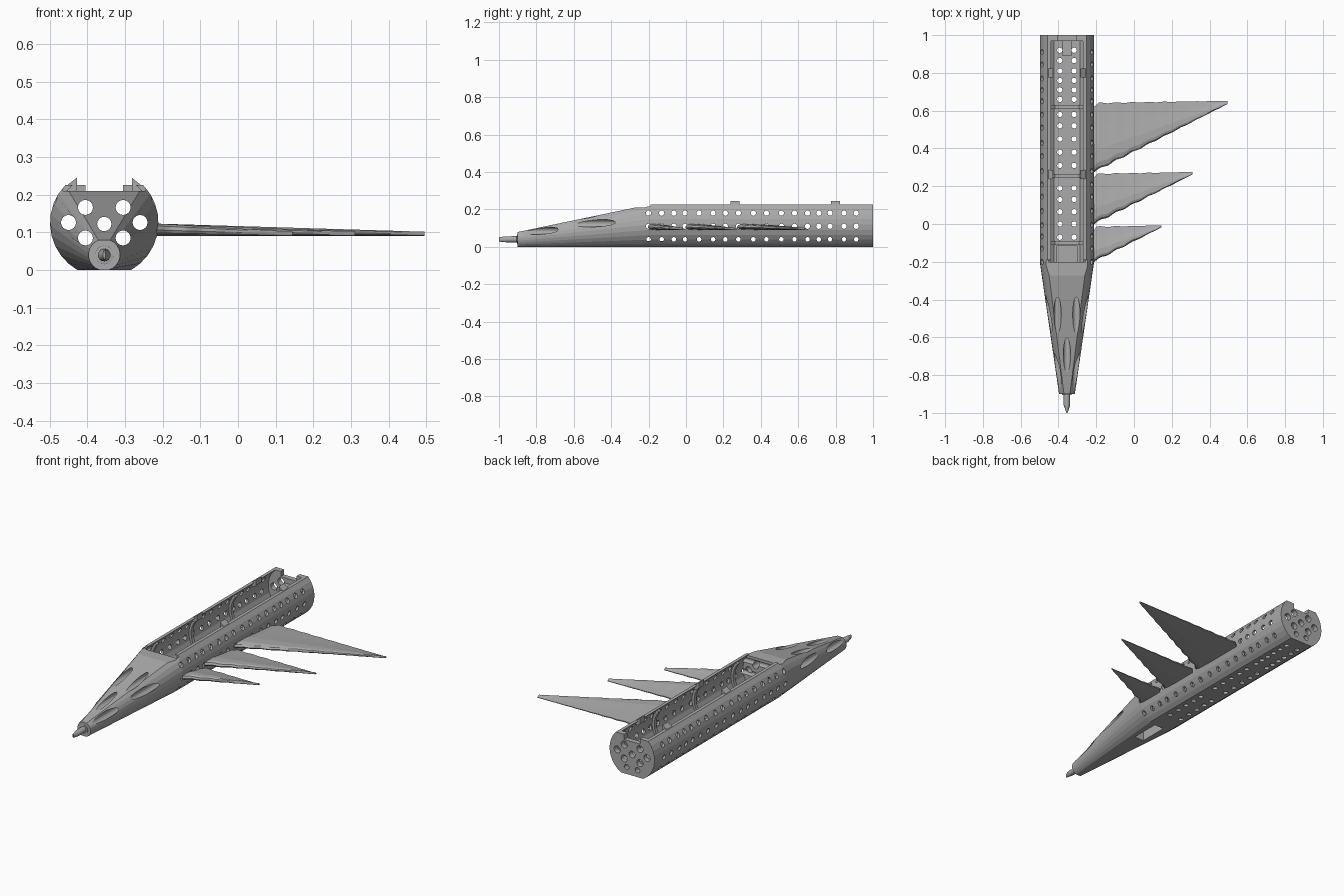
import bpy, bmesh, math
from mathutils import Vector

if "Cube" in bpy.data.objects:
    bpy.data.objects.remove(bpy.data.objects["Cube"])

CX = -0.355          # fuselage axis in x
grey = bpy.data.materials.new("plain_grey")
grey.diffuse_color = (0.4, 0.4, 0.4, 1)
grey.use_nodes = True
grey.node_tree.nodes["Principled BSDF"].inputs["Base Color"].default_value = grey.diffuse_color


def add_loft(bm, rings):
    """Skin a list of closed rings and cap both ends."""
    vs = [[bm.verts.new(p) for p in r] for r in rings]
    n = len(vs[0])
    for a, b in zip(vs, vs[1:]):
        for i in range(n):
            bm.faces.new((a[i], a[(i + 1) % n], b[(i + 1) % n], b[i]))
    bm.faces.new(vs[0][::-1])
    bm.faces.new(vs[-1])


def add_cylinder(bm, start, end, r, n=16):
    start, end = Vector(start), Vector(end)
    d = (end - start).normalized()
    u = d.orthogonal().normalized()
    w = d.cross(u)
    circle = [r * (math.cos(t) * u + math.sin(t) * w)
              for t in (2 * math.pi * i / n for i in range(n))]
    add_loft(bm, [[p + c for c in circle] for p in (start, end)])


def add_box(bm, x0, x1, y0, y1, z0, z1):
    add_loft(bm, [[(x0, y, z0), (x1, y, z0), (x1, y, z1), (x0, y, z1)] for y in (y0, y1)])


def make(name, bm):
    bmesh.ops.recalc_face_normals(bm, faces=bm.faces[:])
    me = bpy.data.meshes.new(name)
    bm.to_mesh(me)
    bm.free()
    me.materials.append(grey)
    ob = bpy.data.objects.new(name, me)
    bpy.context.collection.objects.link(ob)
    return ob


def section(y, r, zc, zlo, zhi, n=9):
    """Circle cut flat at the bottom and the top."""
    a0 = math.asin((zlo - zc) / r)
    a1 = math.asin((zhi - zc) / r)
    right = [(r * math.cos(a), zc + r * math.sin(a))
             for a in (a0 + (a1 - a0) * i / n for i in range(n + 1))]
    pts = right + [(-x, z) for x, z in reversed(right)]
    return [(CX + x, y, z) for x, z in pts]


# Fuselage: solid tapered nose and straight body
bm = bmesh.new()
add_loft(bm, [section(-0.9, 0.042, 0.04, 0, 0.079),
              section(-0.2, 0.144, 0.125, 0, 0.225),
              section(1.0, 0.144, 0.125, 0, 0.225)])
fuselage = make("fuselage", bm)
cutters = []

# Open bay, leaving a thin shell and a rear wall
bm = bmesh.new()
add_loft(bm, [section(y, 0.131, 0.125, 0.014, 0.24) for y in (-0.2, 0.97)])
cutters.append(make("bay_cutter", bm))

# Nose ledge, underside opening and rear notch
bm = bmesh.new()
add_box(bm, CX - 0.11, CX + 0.11, -0.285, -0.19, 0.21, 0.3)
add_box(bm, CX - 0.03, CX + 0.03, -0.38, -0.21, -0.02, 0.1)
add_box(bm, CX - 0.05, CX + 0.05, 0.95, 1.05, 0.195, 0.3)
cutters.append(make("opening_cutter", bm))

# Rows of round holes in the sides and the floor
bm = bmesh.new()
for y in (-0.2, -0.13, -0.065, -0.005, 0.07, 0.145, 0.21, 0.28, 0.36,
          0.43, 0.51, 0.58, 0.65, 0.71, 0.77, 0.845, 0.91):
    for z, r in ((0.04, 0.012), (0.11, 0.014), (0.18, 0.014)):
        add_cylinder(bm, (CX - 0.2, y, z), (CX + 0.2, y, z), r)
for y in (-0.07, 0, 0.065, 0.13, 0.19, 0.31, 0.38, 0.45, 0.52,
          0.58, 0.66, 0.71, 0.76, 0.81, 0.865, 0.92):
    for s in (-1, 1):
        add_cylinder(bm, (CX + s * 0.038, y, -0.02), (CX + s * 0.038, y, 0.022), 0.014)
cutters.append(make("hole_cutter", bm))

# Lengthwise bores through nose and rear wall
bm = bmesh.new()
for s in (-1, 1):
    for x, z in ((0.095, 0.126), (0.05, 0.166), (0.05, 0.085)):
        add_cylinder(bm, (CX + s * x, -1.1, z), (CX + s * x, 1.1, z), 0.02)
    add_cylinder(bm, (CX + s * 0.035, 0.9, 0.04), (CX + s * 0.035, 1.1, 0.04), 0.015)
add_cylinder(bm, (CX, -1.1, 0.122), (CX, 1.1, 0.122), 0.019)
cutters.append(make("bore_cutter", bm))

for c in cutters:
    c.hide_render = True
    m = fuselage.modifiers.new(c.name, 'BOOLEAN')
    m.operation, m.solver, m.object = 'DIFFERENCE', 'EXACT', c
bpy.context.view_layer.update()
cut = bpy.data.meshes.new_from_object(
    fuselage.evaluated_get(bpy.context.evaluated_depsgraph_get()))
fuselage.modifiers.clear()
fuselage.data = cut
for c in cutters:
    bpy.data.objects.remove(c)

# Inner ribs
for i, y in enumerate((-0.1, 0.255, 0.62)):
    bm = bmesh.new()
    rings = []
    for k in range(25):
        a = -math.pi - 0.72 + (math.pi + 1.44) * k / 24
        ring = []
        for r, zmin, dy in ((0.135, 0.008, 0), (0.135, 0.008, 0.02),
                            (0.117, 0.026, 0.02), (0.117, 0.026, 0)):
            ring.append((CX + r * math.cos(a), y + dy - 0.01,
                         max(0.125 + r * math.sin(a), zmin)))
        rings.append(ring)
    add_loft(bm, rings)
    make("rib_%d" % (i + 1), bm)

# Locating tabs on the bay rim
bm = bmesh.new()
for y in (0.262, 0.8):
    for s in (-1, 1):
        prof = ((0.102, 0.2), (0.102, 0.222), (0.073, 0.245), (0.073, 0.212), (0.088, 0.2))
        add_loft(bm, [[(CX + s * x, y + d, z) for x, z in prof] for d in (-0.024, 0.024)])
make("rim_tabs", bm)

# Small blocks on the bay floor and rear wall
bm = bmesh.new()
add_box(bm, CX - 0.055, CX + 0.055, -0.205, -0.115, 0.012, 0.03)
add_box(bm, CX - 0.023, CX + 0.023, 0.89, 0.975, 0.15, 0.165)
make("bay_blocks", bm)

# Nose shaft with wedge tip
bm = bmesh.new()
rings = []
for y, rx, rz in ((-0.89, 0.025, 0.025), (-0.904, 0.025, 0.025), (-0.905, 0.017, 0.017),
                  (-0.96, 0.017, 0.016), (-1.0, 0.003, 0.012)):
    rings.append([(CX + rx * math.cos(t), y, 0.04 + rz * math.sin(t))
                  for t in (math.tau * i / 16 for i in range(16))])
add_loft(bm, rings)
make("nose_shaft", bm)

# Wings: airfoil sections with gently rippled edges, right side only
AIRFOIL = ((0, 0.106), (0.03, 0.117), (0.1, 0.123), (0.3, 0.122), (0.65, 0.109),
           (1, 0.098), (1, 0.091), (0.4, 0.09), (0.08, 0.093), (0.02, 0.098))


def wing(name, tip_x, lead0, lead1, trail0, trail1):
    bm = bmesh.new()
    rings = []
    n = 48
    for i in range(n + 1):
        t = i / n
        x = -0.215 + (tip_x + 0.215) * t
        wave = math.sin((x + 0.2) * math.tau / 0.085) * (1 - t)
        lead = lead0 + (lead1 - lead0) * t + 0.005 * wave
        trail = trail0 + (trail1 - trail0) * t + 0.003 * wave
        if i < 2:
            trail -= 0.02 * (1 - i / 2)
        rings.append([(x, lead + (trail - lead) * u, 0.09 + (z - 0.09) * (1 - 0.65 * t))
                      for u, z in AIRFOIL])
    add_loft(bm, rings)
    make(name, bm)


wing("rear_wing", 0.495, 0.275, 0.635, 0.64, 0.652)
wing("middle_wing", 0.31, 0.0, 0.262, 0.265, 0.275)
wing("front_wing", 0.145, -0.2, -0.018, -0.015, -0.008)
